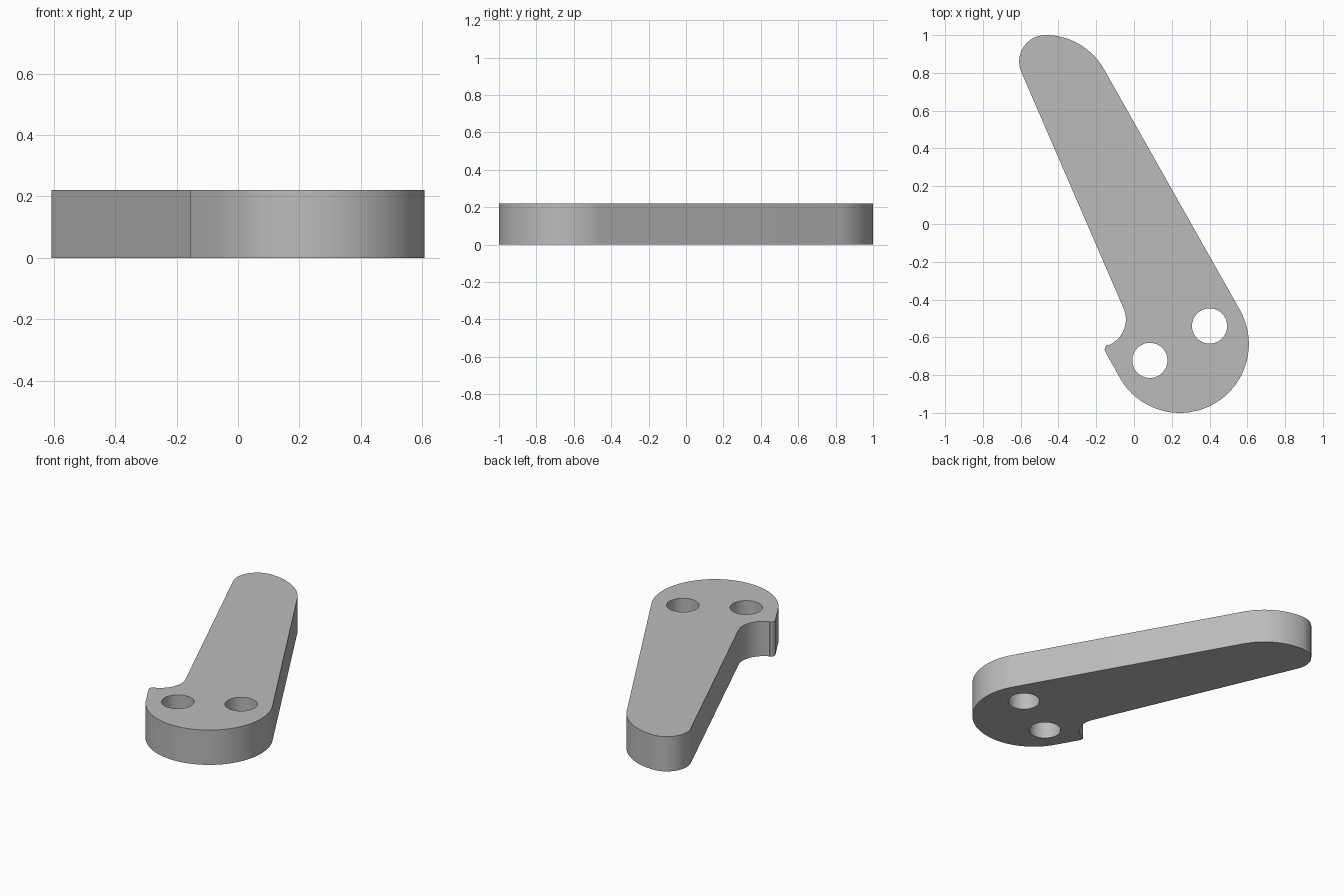
import bpy
import bmesh
from math import radians, cos, sin

cube = bpy.data.objects.get("Cube")
if cube:
    bpy.data.objects.remove(cube, do_unlink=True)

THICKNESS = 0.22


def arc(cx, cy, radius, start, end, step=4):
    """Points along an arc, angles in degrees."""
    n = max(8, round(abs(end - start) / step))
    angles = [radians(start + (end - start) * i / n) for i in range(n + 1)]
    return [(cx + radius * cos(a), cy + radius * sin(a)) for a in angles]


def add_loop(curve, points):
    spline = curve.splines.new('POLY')
    spline.points.add(len(points) - 1)
    for p, (x, y) in zip(spline.points, points):
        p.co = (x, y, 0, 1)
    spline.use_cyclic_u = True


# Outline: tangent arcs joined by straight edges, counter-clockwise
outline = (
    arc(0.243, -0.635, 0.365, -150, 29.5)           # broad pivot end
    + arc(-0.468, 0.645, 0.355, 29.5, 90)           # gentle tip shoulder
    + arc(-0.468, 0.86, 0.14, 90, 203.4)[1:]        # tight tip corner
    + arc(-0.19, -0.505, 0.147, 23.4, -68.4)        # concave notch
    + arc(-0.127, -0.664, 0.028, 111.6, 210)[1:]    # rounded hook point
)

curve = bpy.data.curves.new("lever_arm", 'CURVE')
curve.dimensions = '2D'
curve.fill_mode = 'BOTH'
curve.extrude = THICKNESS / 2
add_loop(curve, outline)

# Two through holes
for hx, hy in ((0.4, -0.54), (0.084, -0.722)):
    add_loop(curve, arc(hx, hy, 0.093, 0, 360, 6)[:-1])

lever = bpy.data.objects.new("lever_arm", curve)
bpy.context.collection.objects.link(lever)
bpy.ops.object.select_all(action='DESELECT')
lever.select_set(True)
bpy.context.view_layer.objects.active = lever
bpy.ops.object.convert(target='MESH')
lever = bpy.context.view_layer.objects.active

# Weld caps to walls and rest the part on the ground
bm = bmesh.new()
bm.from_mesh(lever.data)
bmesh.ops.remove_doubles(bm, verts=bm.verts, dist=0.0002)
bmesh.ops.translate(bm, verts=bm.verts, vec=(0, 0, THICKNESS / 2))
bmesh.ops.recalc_face_normals(bm, faces=bm.faces)
bm.to_mesh(lever.data)
bm.free()
bpy.ops.object.shade_smooth_by_angle(angle=radians(30))

# Plain grey finish
grey = bpy.data.materials.new("plain_grey")
grey.use_nodes = True
colour = (0.5, 0.5, 0.5, 1)
grey.diffuse_color = colour
grey.node_tree.nodes["Principled BSDF"].inputs["Base Color"].default_value = colour
lever.data.materials.clear()
lever.data.materials.append(grey)
